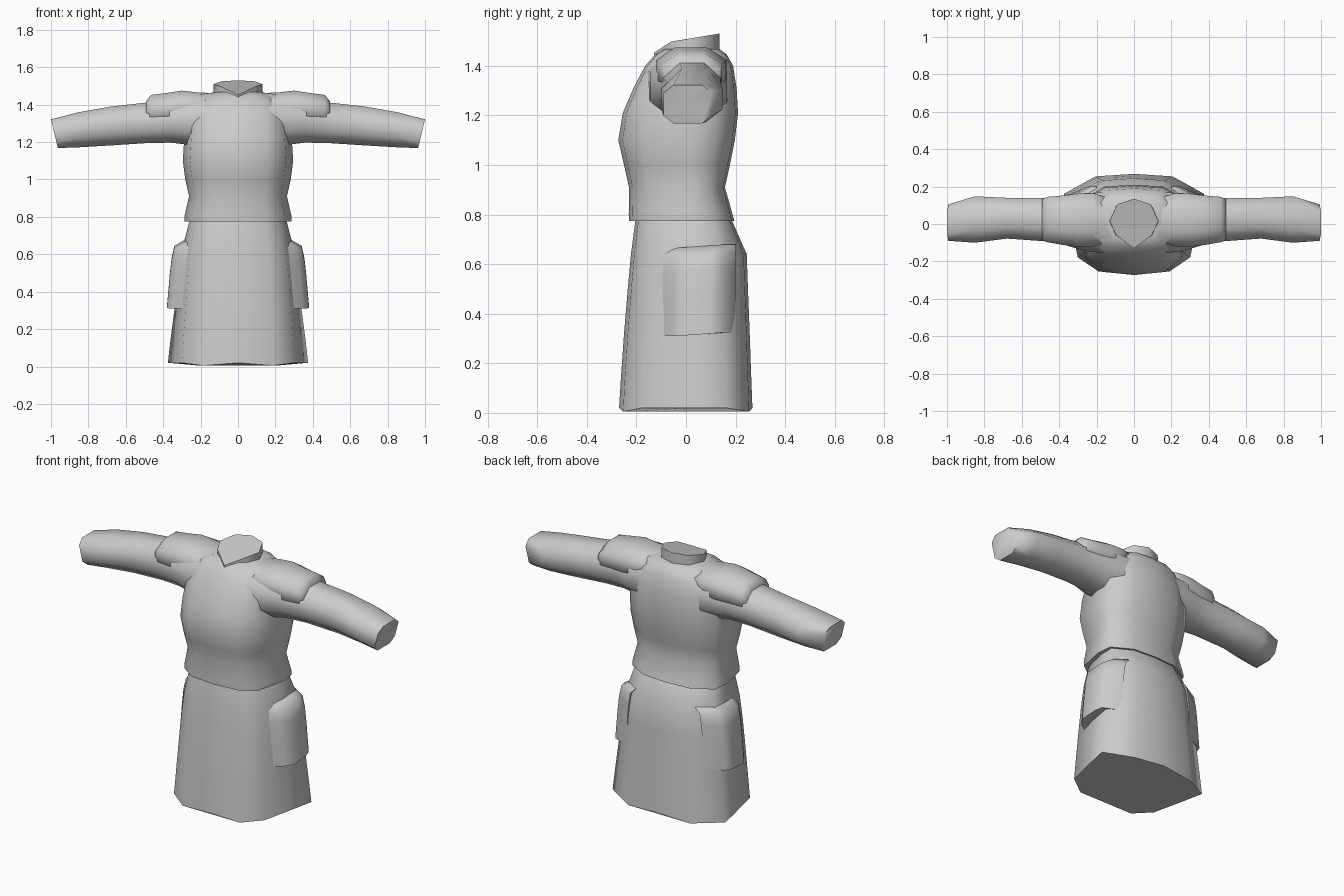
import bpy, bmesh, math

cube = bpy.data.objects.get("Cube")
if cube:
    bpy.data.objects.remove(cube, do_unlink=True)

cloth = bpy.data.materials.new("light_grey_cloth")
cloth.use_nodes = True
COLOUR = (0.6, 0.6, 0.6, 1)
cloth.diffuse_color = COLOUR
for node in cloth.node_tree.nodes:
    if node.type == 'BSDF_PRINCIPLED':
        node.inputs["Base Color"].default_value = COLOUR
        node.inputs["Roughness"].default_value = 0.8


def loft(name, rings, angle=75, mirror=False):
    """Join equal-sized closed rings into a capped, smooth-shaded body."""
    bm = bmesh.new()
    loops = [[bm.verts.new(p) for p in ring] for ring in rings]
    n = len(loops[0])
    for a, b in zip(loops, loops[1:]):
        for i in range(n):
            j = (i + 1) % n
            bm.faces.new((a[i], a[j], b[j], b[i]))
    bm.faces.new(loops[0])
    bm.faces.new(loops[-1])
    bmesh.ops.recalc_face_normals(bm, faces=bm.faces)
    mesh = bpy.data.meshes.new(name)
    bm.to_mesh(mesh)
    bm.free()
    mesh.materials.append(cloth)
    ob = bpy.data.objects.new(name, mesh)
    bpy.context.collection.objects.link(ob)
    bpy.ops.object.select_all(action='DESELECT')
    ob.select_set(True)
    bpy.context.view_layer.objects.active = ob
    bpy.ops.object.shade_smooth_by_angle(angle=math.radians(angle))
    if mirror:
        ob.modifiers.new("mirror", 'MIRROR').use_axis[0] = True
    return ob


def body_ring(z, w, wb, yf, yb, dip=0.0):
    """Symmetric outline: w is the side half width, wb the half width further back."""
    half = [(0, yf, z), (0.55 * w, 0.94 * yf, z - dip), (0.87 * w, 0.66 * yf, z),
            (w, 0.02, z), (wb, 0.6 * yb, z), (0.55 * wb, 0.95 * yb, z - dip), (0, yb, z)]
    return half + [(-x, y, zz) for x, y, zz in half[-2:0:-1]]


def arm_ring(x, yf, yb, zb, zt, slant=0.0, c=0.28):
    """Chamfered section across the arm; slant pulls the lower edge inward."""
    dy, dz = (yb - yf) * c, (zt - zb) * c
    pts = [(yf + dy, zb), (yb - dy, zb), (yb, zb + dz), (yb, zt - dz),
           (yb - dy, zt), (yf + dy, zt), (yf, zt - dz), (yf, zb + dz)]
    return [(x - slant * (zt - z) / (zt - zb), y, z) for y, z in pts]


# Skirt, tucked under the bodice
loft("skirt", [body_ring(*r) for r in [
    (0.02, 0.345, 0.375, -0.27, 0.268, 0.015),
    (0.15, 0.335, 0.36, -0.262, 0.263),
    (0.32, 0.322, 0.338, -0.25, 0.257),
    (0.50, 0.308, 0.318, -0.235, 0.25),
    (0.64, 0.292, 0.295, -0.222, 0.245),
    (0.77, 0.262, 0.262, -0.205, 0.188),
    (0.84, 0.235, 0.235, -0.19, 0.14)]])

# Bodice with a flared lower edge
loft("bodice", [body_ring(*r) for r in [
    (0.775, 0.285, 0.275, -0.23, 0.195),
    (0.80, 0.287, 0.277, -0.231, 0.188),
    (0.91, 0.262, 0.255, -0.23, 0.157),
    (1.00, 0.282, 0.272, -0.25, 0.177),
    (1.10, 0.295, 0.285, -0.273, 0.197),
    (1.21, 0.288, 0.285, -0.255, 0.21),
    (1.31, 0.28, 0.28, -0.212, 0.204),
    (1.40, 0.25, 0.25, -0.165, 0.19),
    (1.445, 0.20, 0.20, -0.125, 0.165),
    (1.468, 0.13, 0.13, -0.09, 0.135)]])

# Sleeves, ending in a slanted cuff
loft("sleeve", [arm_ring(*r) for r in [
    (0.12, -0.16, 0.17, 1.16, 1.465),
    (0.26, -0.145, 0.165, 1.185, 1.45),
    (0.36, -0.115, 0.148, 1.197, 1.43),
    (0.48, -0.092, 0.14, 1.195, 1.412),
    (0.68, -0.078, 0.14, 1.182, 1.39),
    (0.85, -0.10, 0.148, 1.172, 1.36),
    (1.00, -0.09, 0.105, 1.168, 1.322, 0.037, 0.2)]], mirror=True)

# Shoulder caps lying over the sleeve tops
loft("shoulder_cap", [arm_ring(*r) for r in [
    (0.14, -0.10, 0.14, 1.33, 1.462),
    (0.22, -0.12, 0.165, 1.31, 1.466),
    (0.30, -0.122, 0.162, 1.29, 1.475),
    (0.38, -0.112, 0.152, 1.29, 1.463),
    (0.465, -0.097, 0.145, 1.29, 1.452),
    (0.492, -0.085, 0.132, 1.30, 1.418)]], mirror=True)

# Side panels hanging over the hips
def panel_ring(z, x, inner):
    return [(inner, -0.12, z), (x - 0.035, -0.06, z), (x, -0.01, z + 0.002),
            (x, 0.10, z + 0.01), (x - 0.015, 0.15, z + 0.015), (inner, 0.20, z + 0.015)]


loft("side_panel", [panel_ring(*r) for r in [
    (0.31, 0.38, 0.25), (0.48, 0.365, 0.25), (0.57, 0.355, 0.24),
    (0.635, 0.34, 0.23), (0.665, 0.29, 0.2)]], angle=60, mirror=True)

# Collar with a top that rises to the back and dips to a point in front
outline = [(0, -0.13), (0.095, -0.06), (0.13, 0.015), (0.09, 0.105), (0, 0.135)]
outline += [(-x, y) for x, y in outline[3:0:-1]]
rim = [1.452, 1.498, 1.51, 1.525, 1.53]
rim += rim[3:0:-1]
loft("collar", [[(x * 1.03, y, 1.37) for x, y in outline],
                [(x, y, z) for (x, y), z in zip(outline, rim)]], angle=50)
